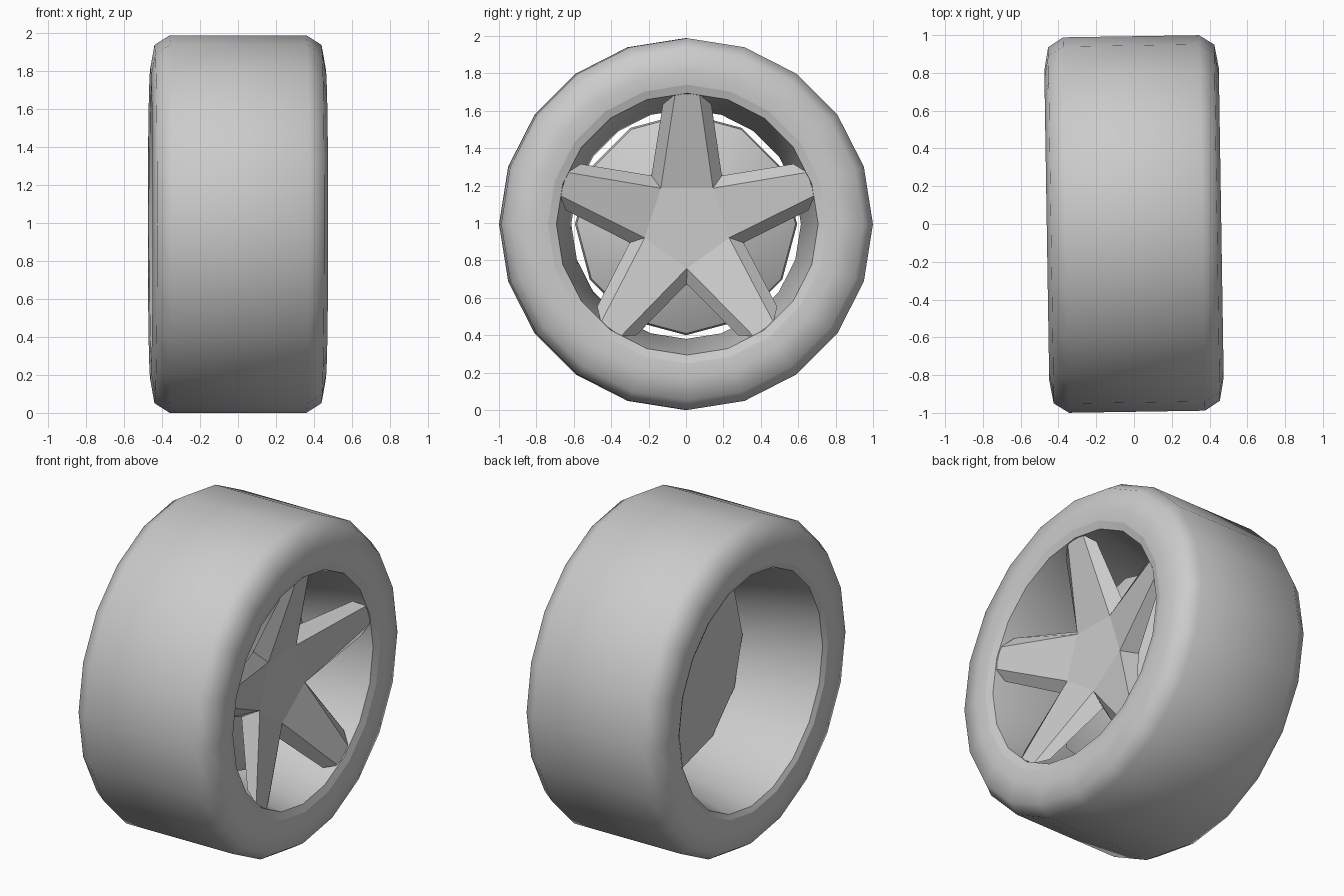
import bpy, bmesh
from math import sin, cos, pi, radians

if "Cube" in bpy.data.objects:
    bpy.data.objects.remove(bpy.data.objects["Cube"])

CENTRE_Z = 0.994
YAW = radians(0.9)


def finish(name, bm, angle):
    bmesh.ops.recalc_face_normals(bm, faces=bm.faces)
    me = bpy.data.meshes.new(name)
    bm.to_mesh(me)
    bm.free()
    ob = bpy.data.objects.new(name, me)
    bpy.context.collection.objects.link(ob)
    ob.location.z = CENTRE_Z
    ob.rotation_euler.z = YAW
    if angle:
        bpy.ops.object.select_all(action='DESELECT')
        ob.select_set(True)
        bpy.context.view_layer.objects.active = ob
        bpy.ops.object.shade_smooth_by_angle(angle=radians(angle))
    return ob


def revolve(name, profile, sides, angle, closed=True, caps=False):
    """Spin (x, radius) points around the x axle."""
    bm = bmesh.new()
    rings = [[bm.verts.new((x, r * sin(2 * pi * i / sides), r * cos(2 * pi * i / sides)))
              for i in range(sides)] for x, r in profile]
    n = len(rings)
    for a in range(n if closed else n - 1):
        p, q = rings[a], rings[(a + 1) % n]
        for i in range(sides):
            j = (i + 1) % sides
            bm.faces.new((p[i], p[j], q[j], q[i]))
    if caps:
        bm.faces.new(rings[0])
        bm.faces.new(rings[-1])
    return finish(name, bm, angle)


# Tyre: flat tread with rounded shoulders, closed against the rim
half = [(0.455, 0.745), (0.462, 0.82), (0.44, 0.943), (0.36, 0.994)]
revolve("tyre", half + [(-x, r) for x, r in reversed(half)], 20, 60)

# Rim: narrow lips and a barrel that narrows towards the middle
revolve("rim", [(0.455, 0.745), (0.44, 0.70), (0.03, 0.614),
                (-0.44, 0.715), (-0.455, 0.745)], 20, 30)

# Hub plate behind the spokes
revolve("hub_plate", [(0.02, 0.594), (0.06, 0.585), (0.25, 0.25)], 12, 35,
        closed=False, caps=True)

# Five-spoke star, dished towards the centre, spokes flaring at the back
bm = bmesh.new()


def point(x, r, w, ang):
    return bm.verts.new((x, r * sin(ang) + w * cos(ang), r * cos(ang) - w * sin(ang)))


spokes, valleys = [], []
for k in range(5):
    a = 2 * pi * k / 5
    spokes.append([point(0.435, 0.695, -0.065, a), point(0.435, 0.695, 0.065, a),
                   point(0.39, 0.64, -0.13, a), point(0.39, 0.64, 0.13, a)])
    valleys.append((point(0.30, 0.237, 0, a + pi / 5), point(0.23, 0.32, 0, a + pi / 5)))
for k in range(5):
    fl, fr, bl, br = spokes[k]
    (vlf, vlb), (vrf, vrb) = valleys[k - 1], valleys[k]
    for face in ((vlf, fl, fr, vrf), (vlb, bl, br, vrb), (vlf, vlb, bl, fl),
                 (vrf, fr, br, vrb), (fl, bl, br, fr)):
        bm.faces.new(face)
bm.faces.new([v[0] for v in valleys])
bm.faces.new([v[1] for v in valleys])
finish("spoke_star", bm, 0)
